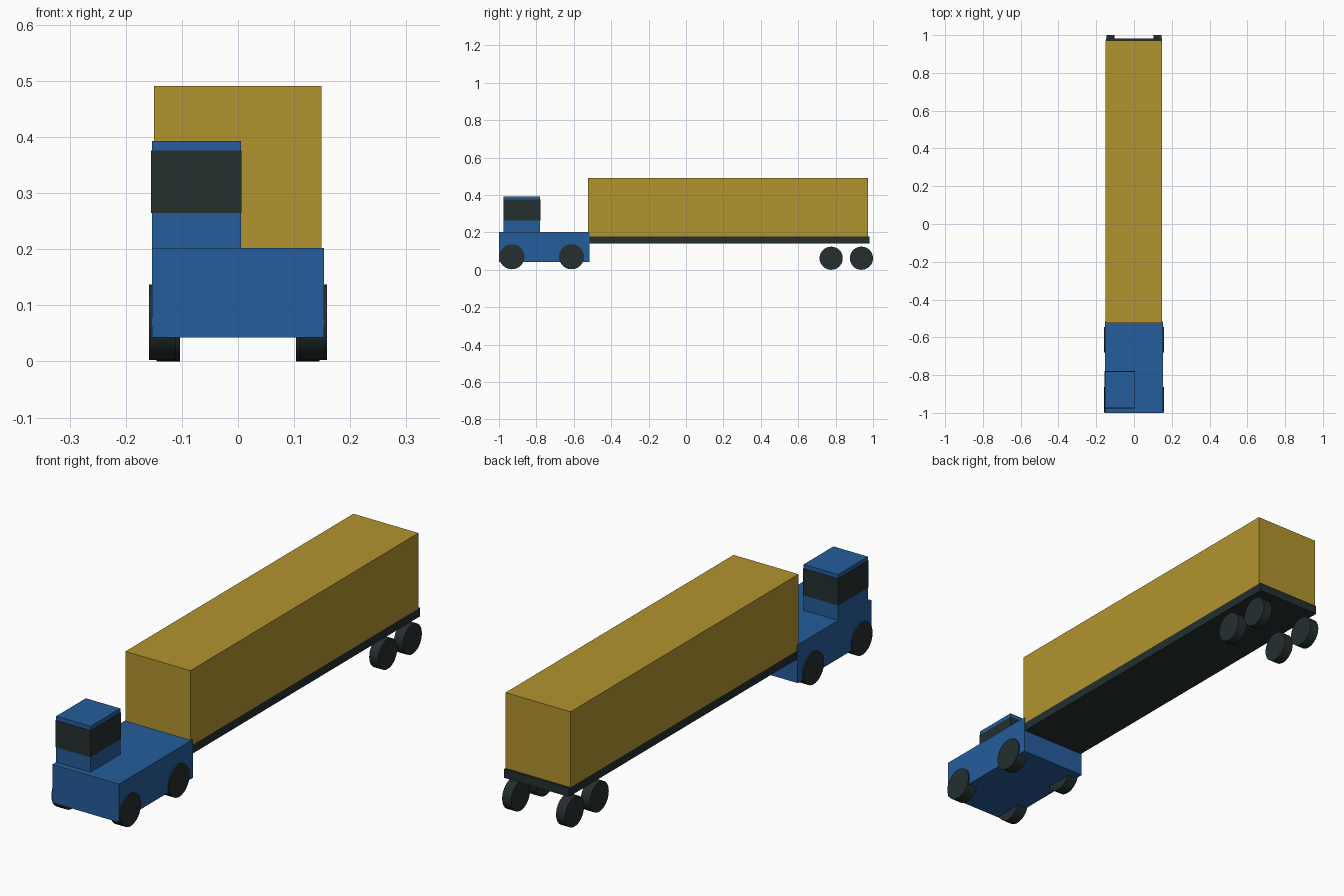
import bpy
import math

cube = bpy.data.objects.get("Cube")
if cube:
    bpy.data.objects.remove(cube, do_unlink=True)


def make_material(name, rgb):
    mat = bpy.data.materials.new(name)
    mat.use_nodes = True
    colour = (*rgb, 1.0)
    mat.diffuse_color = colour
    mat.node_tree.nodes["Principled BSDF"].inputs["Base Color"].default_value = colour
    return mat


blue = make_material("cab blue", (0.018, 0.11, 0.33))
gold = make_material("cargo gold", (0.45, 0.296, 0.028))
dark = make_material("dark grey", (0.018, 0.028, 0.028))


def add_box(name, mat, xs, ys, zs):
    """Box between the given limits on each axis."""
    spans = (xs, ys, zs)
    bpy.ops.mesh.primitive_cube_add(size=1, location=[(a + b) / 2 for a, b in spans])
    obj = bpy.context.object
    obj.name = name
    obj.scale = [b - a for a, b in spans]
    bpy.ops.object.transform_apply(location=False, rotation=False, scale=True)
    obj.data.materials.append(mat)
    return obj


def add_wheel_pair(name, y, radius, z, inner, outer):
    """Matching wheels on the left (+x) and right (-x)."""
    for side, sign in (("left", 1), ("right", -1)):
        bpy.ops.mesh.primitive_cylinder_add(
            vertices=32, radius=radius, depth=outer - inner,
            location=(sign * (inner + outer) / 2, y, z),
            rotation=(0, math.pi / 2, 0))
        obj = bpy.context.object
        obj.name = f"{name}_{side}"
        obj.data.materials.append(dark)
        bpy.ops.object.shade_smooth_by_angle(angle=math.radians(30))


# Tractor: low body with a one-sided cab
add_box("tractor_body", blue, (-0.153, 0.153), (-1.0, -0.515), (0.043, 0.202))
add_box("cab", blue, (-0.153, 0.005), (-0.975, -0.78), (0.2, 0.393))
add_box("cab_window_band", dark, (-0.155, 0.006), (-0.977, -0.778), (0.265, 0.376))

# Trailer: flat bed and cargo container
add_box("trailer_bed", dark, (-0.149, 0.149), (-0.53, 0.982), (0.141, 0.177))
add_box("cargo_container", gold, (-0.15, 0.149), (-0.525, 0.972), (0.177, 0.491))

# Wheels
add_wheel_pair("tractor_front_wheel", -0.931, 0.067, 0.07, 0.111, 0.159)
add_wheel_pair("tractor_rear_wheel", -0.612, 0.067, 0.07, 0.111, 0.159)
add_wheel_pair("trailer_front_wheel", 0.776, 0.062, 0.062, 0.103, 0.145)
add_wheel_pair("trailer_rear_wheel", 0.938, 0.062, 0.062, 0.103, 0.145)
